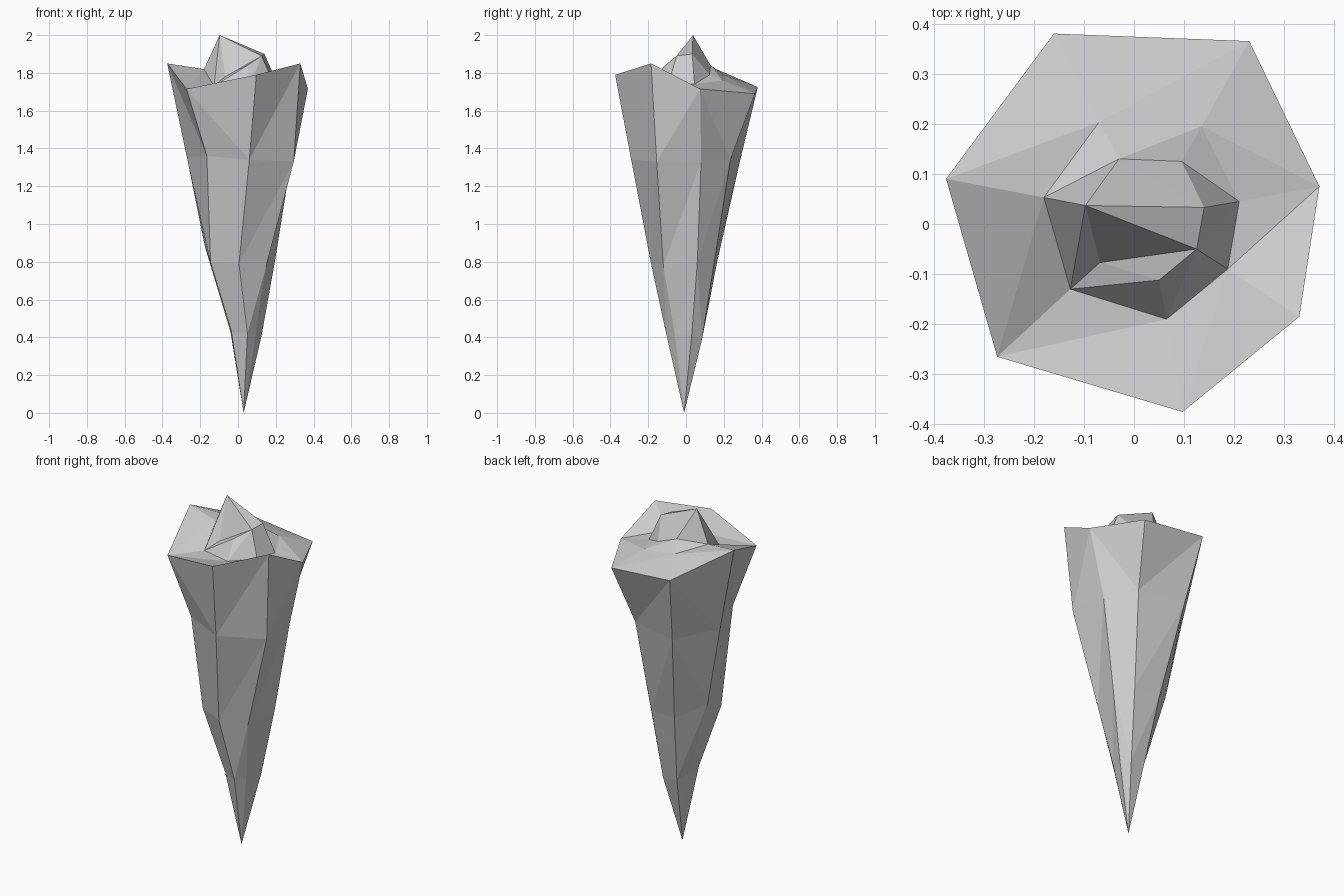
import bpy, bmesh

# seven-sided cross-sections of the crystal, bottom to top
# (same corner order each time: left, back left, back right, right, front right, front, front left)
SECTIONS = [
    [(-.04, .03, .43), (0, .085, .4), (.09, .085, .39), (.125, .03, .41),
     (.095, -.06, .42), (.05, -.105, .42), (-.035, -.07, .43)],
    [(-.175, .05, .88), (-.04, .165, .8), (.12, .15, .8), (.195, .06, .8),
     (.15, -.12, .78), (.005, -.185, .79), (-.145, -.12, .795)],
    [(-.27, .07, 1.35), (-.11, .285, 1.33), (.165, .235, 1.34), (.28, .08, 1.33),
     (.295, -.155, 1.33), (.06, -.29, 1.34), (-.165, -.2, 1.36)],
    [(-.375, .09, 1.85), (-.16, .38, 1.725), (.23, .365, 1.69), (.37, .075, 1.715),
     (.33, -.185, 1.85), (.097, -.375, 1.79), (-.273, -.265, 1.715)],
    [(-.18, .053, 1.82), (-.07, .203, 1.79), (.135, .195, 1.76), (.21, .045, 1.74),
     (.187, -.09, 1.75), (.065, -.19, 1.74), (-.127, -.13, 1.73)],
    [(-.097, .037, 2.0), (-.03, .13, 1.84), (.095, .125, 1.79), (.14, .033, 1.9),
     (.125, -.05, 1.89), (.05, -.112, 1.84), (-.068, -.077, 1.78)],
]
# direction of the facet split on each side, one string per band
SPLITS = ["0010001", "1000001", "1010011", "1001001", "1001001"]

bm = bmesh.new()
tip = bm.verts.new((.03, -.01, 0))
rings = [[bm.verts.new(p) for p in s] for s in SECTIONS]
n = 7

# pointed base
for k in range(n):
    bm.faces.new((tip, rings[0][k], rings[0][(k + 1) % n]))

# faceted sides, rim slope and raised core
for low, up, split in zip(rings, rings[1:], SPLITS):
    for k in range(n):
        a, b, c, d = low[k], low[(k + 1) % n], up[(k + 1) % n], up[k]
        tris = ((a, b, c), (a, c, d)) if split[k] == "1" else ((a, b, d), (b, c, d))
        for t in tris:
            bm.faces.new(t)

# broken top of the core
top = rings[-1]
for ids in ((0, 1, 3), (1, 2, 3), (0, 3, 4), (0, 4, 6), (4, 5, 6)):
    bm.faces.new([top[i] for i in ids])

bmesh.ops.recalc_face_normals(bm, faces=bm.faces)
mesh = bpy.data.meshes.new("rock_spike")
bm.to_mesh(mesh)
bm.free()
bpy.context.collection.objects.link(bpy.data.objects.new("rock_spike", mesh))
